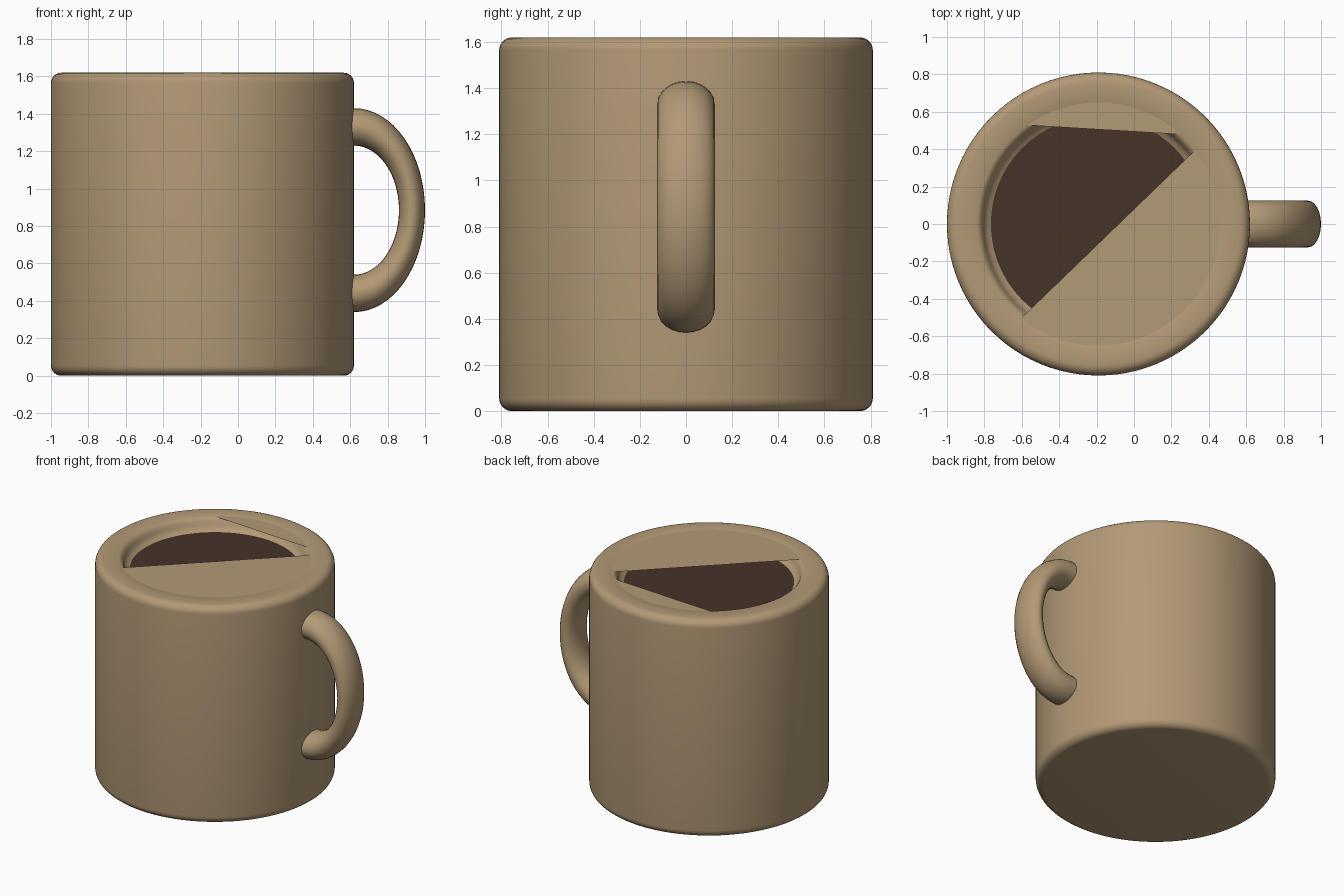
import bpy, bmesh
from math import sin, cos, pi, atan2

if "Cube" in bpy.data.objects:
    bpy.data.objects.remove(bpy.data.objects["Cube"])

CX, SEG = -0.19, 96      # mug axis and number of sides
R, TOP, LIP = 0.81, 1.62, 0.65


def material(name, rgb):
    m = bpy.data.materials.new(name)
    m.diffuse_color = (*rgb, 1)
    m.use_nodes = True
    m.node_tree.nodes["Principled BSDF"].inputs["Base Color"].default_value = m.diffuse_color
    return m


def make(name, bm, mat):
    bmesh.ops.recalc_face_normals(bm, faces=bm.faces)
    me = bpy.data.meshes.new(name)
    bm.to_mesh(me)
    bm.free()
    ob = bpy.data.objects.new(name, me)
    bpy.context.collection.objects.link(ob)
    me.materials.append(mat)
    bpy.ops.object.select_all(action='DESELECT')
    ob.select_set(True)
    bpy.context.view_layer.objects.active = ob
    bpy.ops.object.shade_smooth_by_angle(angle=pi / 6)
    return ob


def skin(bm, rings, closed_caps=True):
    n = len(rings[0])
    for a, b in zip(rings, rings[1:]):
        for i in range(n):
            j = (i + 1) % n
            bm.faces.new((a[i], a[j], b[j], b[i]))
    if closed_caps:
        bm.faces.new(rings[0])
        bm.faces.new(rings[-1])


def circle(bm, r, z):
    return [bm.verts.new((CX + r * cos(2 * pi * i / SEG), r * sin(2 * pi * i / SEG), z))
            for i in range(SEG)]


clay = material("clay", (0.45, 0.32, 0.18))
coffee = material("dark_coffee", (0.06, 0.033, 0.022))

# Mug body: lathed wall with rounded outer edges, rolled lip and inner cavity
B = 0.055
arc = [i * pi / 12 for i in range(7)]
profile = [(R - B + B * sin(t), B - B * cos(t)) for t in arc]
profile += [(R - B + B * cos(t), TOP - B + B * sin(t)) for t in arc]
profile += [(LIP, TOP), (0.635, 1.613), (0.622, 1.598), (0.613, 1.575),
            (0.603, 1.555), (0.59, 1.545), (0.575, 1.535), (0.57, 1.51),
            (0.57, 0.16), (0.52, 0.10)]
bm = bmesh.new()
skin(bm, [circle(bm, r, z) for r, z in profile])
make("mug_body", bm, clay)

# Coffee surface just under the lip
bm = bmesh.new()
bm.faces.new(circle(bm, 0.58, 1.535))
make("coffee_surface", bm, coffee)


# Flat lid pieces: circle segments cut off by a straight chord
def lid(name, start, end):
    a0 = atan2(start[1], start[0] - CX)
    a1 = atan2(end[1], end[0] - CX)
    if a1 < a0:
        a1 += 2 * pi
    bm = bmesh.new()
    n = 40
    bm.faces.new([bm.verts.new((CX + LIP * cos(a0 + (a1 - a0) * i / n),
                                LIP * sin(a0 + (a1 - a0) * i / n), TOP))
                  for i in range(n + 1)])
    make(name, bm, clay)


lid("lid_back", (0.25, 0.48), (-0.57, 0.53))
lid("lid_front", (-0.60, -0.50), (0.32, 0.39))

# Handle: squashed half ring with its ends sunk into the wall
bm = bmesh.new()
HX, HZ, MAJ, MIN, SX, N = 0.62, 0.885, 0.445, 0.1, 0.697, 24
path = [(-0.06, -pi / 2)] + [(0, -pi / 2 + pi * i / 32) for i in range(33)] + [(-0.06, pi / 2)]
rings = []
for dx, a in path:
    ring = []
    for k in range(N):
        t = 2 * pi * k / N
        r = MAJ + MIN * cos(t)
        ring.append(bm.verts.new((HX + dx + SX * r * cos(a), 0.125 * sin(t), HZ + r * sin(a))))
    rings.append(ring)
skin(bm, rings)
make("handle", bm, clay)
